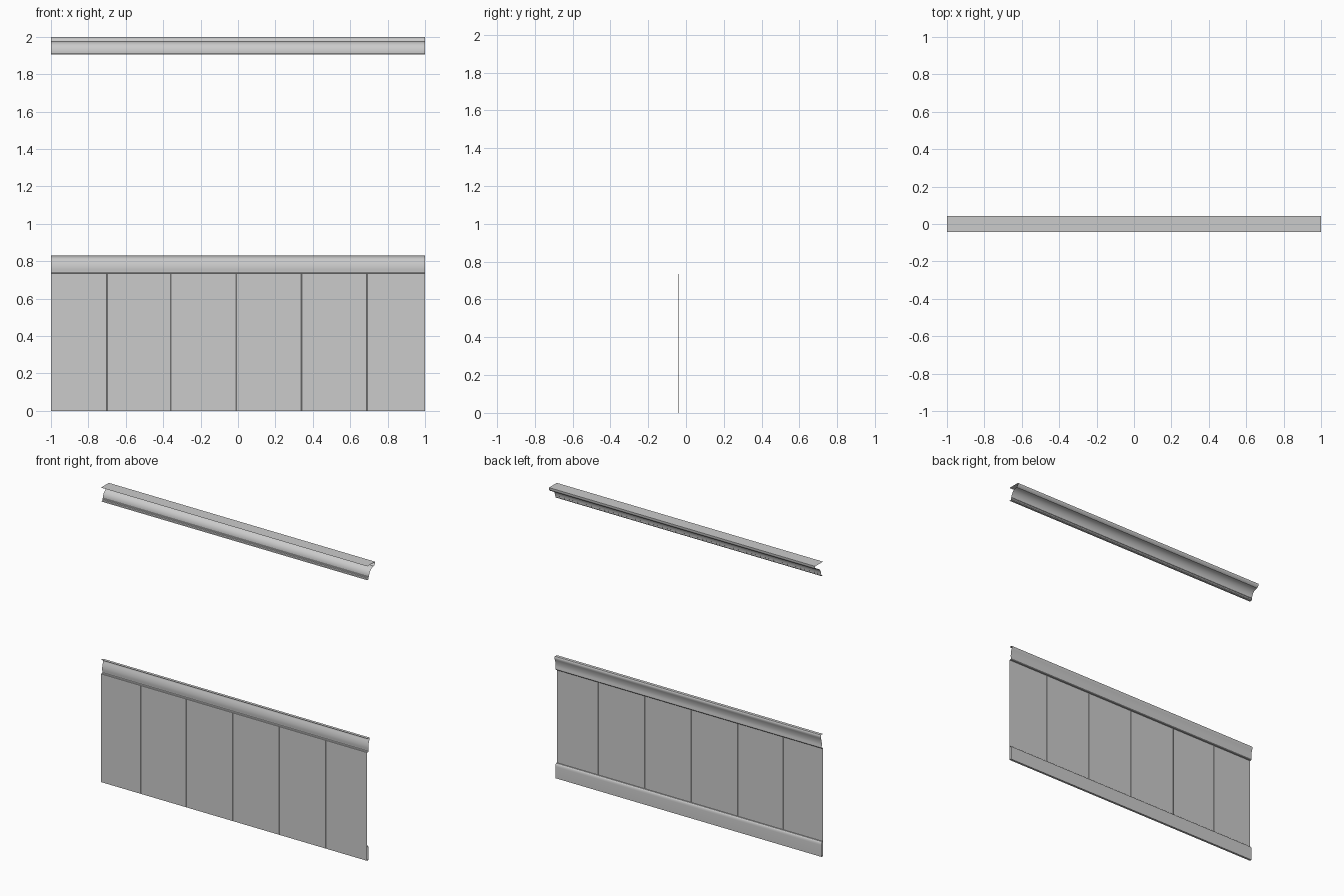
import bpy, math

if "Cube" in bpy.data.objects:
    bpy.data.objects.remove(bpy.data.objects["Cube"])

WALL = -0.042   # y of the wall plane; the room side is +y


def sheet(name, rows, angle=35):
    """Open surface bridging pairs of points along a profile."""
    verts = [p for row in rows for p in row]
    faces = [(2*i, 2*i + 2, 2*i + 3, 2*i + 1) for i in range(len(rows) - 1)]
    mesh = bpy.data.meshes.new(name)
    mesh.from_pydata(verts, [], faces)
    obj = bpy.data.objects.new(name, mesh)
    bpy.context.collection.objects.link(obj)
    bpy.ops.object.select_all(action='DESELECT')
    obj.select_set(True)
    bpy.context.view_layer.objects.active = obj
    bpy.ops.object.shade_smooth_by_angle(angle=math.radians(angle))
    return obj


def moulding(name, profile):
    """Run a (y, z) profile along the wall's full length."""
    return sheet(name, [((-1, y, z), (1, y, z)) for y, z in profile])


# Wainscot panel: flat boards with hairline grooves at the joints
outline = [(1, WALL)]
for x in (0.69, 0.34, -0.01, -0.36, -0.70):
    outline += [(x + 0.002, WALL), (x, WALL + 0.0015), (x - 0.002, WALL)]
outline.append((-1, WALL))
sheet("wainscot_panel",
      [((x, y, 0), (x, y, 0.735)) for x, y in reversed(outline)], 10).data.flip_normals()

# Baseboard with eased top edge
moulding("baseboard", [
    (WALL, 0), (-0.027, 0), (-0.027, 0.078), (-0.028, 0.088),
    (-0.031, 0.096), (-0.035, 0.1), (WALL, 0.1)])

# Chair rail: small foot, shallow cove and overhanging cap
moulding("chair_rail", [
    (WALL, 0.735), (-0.031, 0.735), (-0.028, 0.739), (-0.028, 0.748),
    (-0.030, 0.758), (-0.029, 0.775), (-0.026, 0.792), (-0.021, 0.806),
    (-0.018, 0.814), (-0.018, 0.825), (-0.021, 0.83), (WALL, 0.83)])

# Crown moulding: wall lip, concave sweep, ceiling lip and flat top; open at the back
crown = [(WALL, 1.906), (-0.029, 1.906), (-0.025, 1.911), (-0.025, 1.92)]
for i in range(9):
    a = math.radians(90 * i / 8)
    crown.append((0.03 - 0.052 * math.cos(a), 1.922 + 0.052 * math.sin(a)))
crown += [(0.036, 1.98), (0.041, 1.986), (0.042, 1.99), (0.042, 2.0), (WALL, 2.0)]
moulding("crown_moulding", crown)
